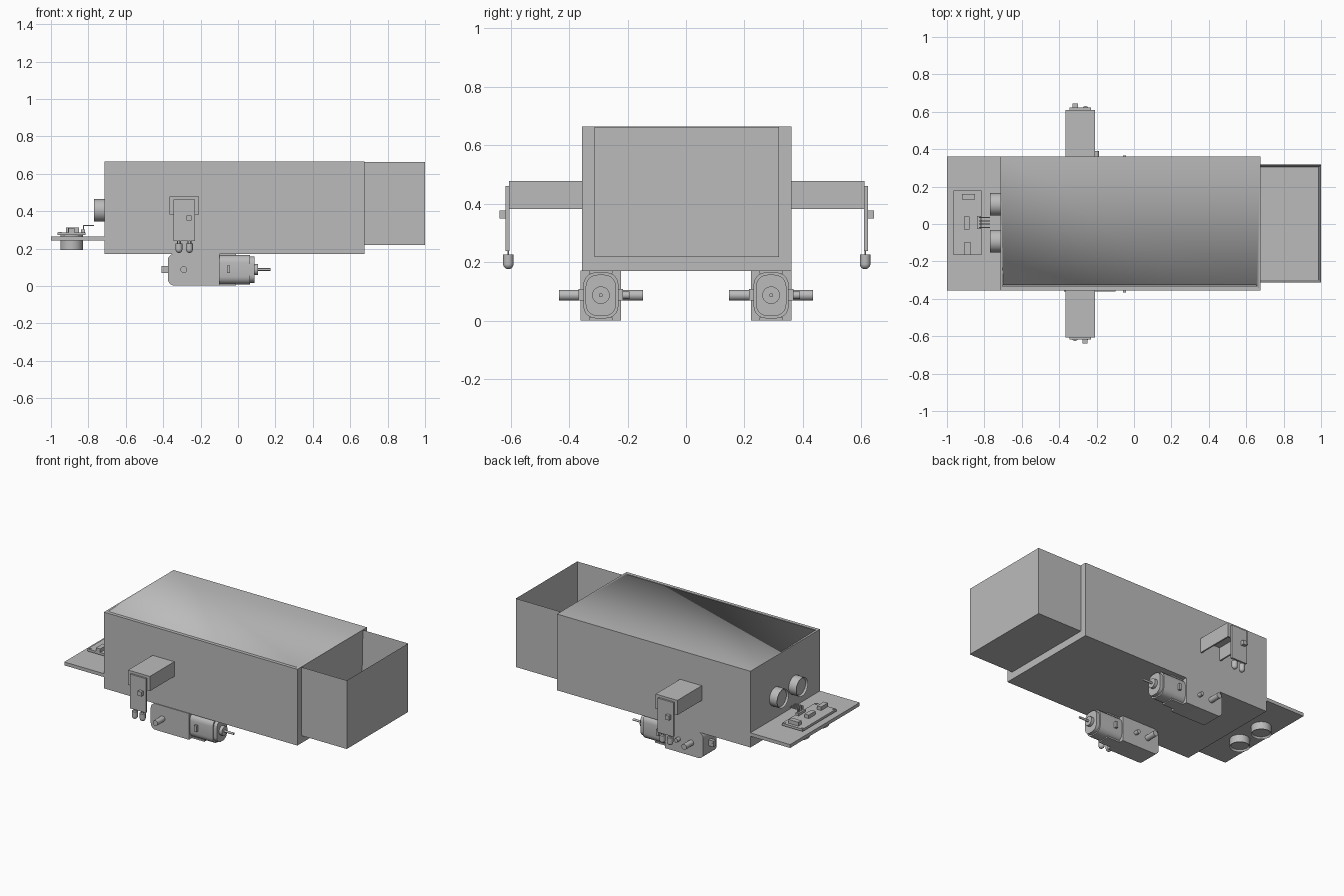
import bpy
import bmesh
import math
from mathutils import Matrix, Vector

cube = bpy.data.objects.get("Cube")
if cube:
    bpy.data.objects.remove(cube, do_unlink=True)

GREY = (0.5, 0.5, 0.5, 1.0)
grey = bpy.data.materials.new("plain_grey")
grey.use_nodes = True
grey.diffuse_color = GREY
for node in grey.node_tree.nodes:
    if node.type == "BSDF_PRINCIPLED":
        node.inputs["Base Color"].default_value = GREY


def finish(name, bm):
    """Turn a bmesh into an object, smooth except at sharp edges."""
    bmesh.ops.recalc_face_normals(bm, faces=bm.faces[:])
    for f in bm.faces:
        f.smooth = True
    for e in bm.edges:
        e.smooth = e.calc_face_angle(0) < 0.6
    mesh = bpy.data.meshes.new(name)
    bm.to_mesh(mesh)
    bm.free()
    mesh.materials.append(grey)
    ob = bpy.data.objects.new(name, mesh)
    bpy.context.scene.collection.objects.link(ob)
    return ob


def box_mesh(a, b):
    a, b = Vector(a), Vector(b)
    size = [abs(q - p) for p, q in zip(a, b)]
    bm = bmesh.new()
    bmesh.ops.create_cube(bm, size=1, matrix=Matrix.Translation((a + b) / 2) @ Matrix.Diagonal(size + [1]))
    return bm


def box(name, a, b):
    return finish(name, box_mesh(a, b))


def rod(name, a, b, r, r_end=None, segs=24, hollow=0):
    """Cylinder from a to b; a hollow one has its end at b sunk in."""
    a, b = Vector(a), Vector(b)
    d = b - a
    m = Matrix.Translation((a + b) / 2) @ d.to_track_quat("Z", "Y").to_matrix().to_4x4()
    bm = bmesh.new()
    bmesh.ops.create_cone(bm, cap_ends=True, segments=segs, radius1=r,
                          radius2=r if r_end is None else r_end, depth=d.length, matrix=m)
    if hollow:
        cap = max(bm.faces, key=lambda f: f.calc_center_median().dot(d))
        bmesh.ops.inset_region(bm, faces=[cap], thickness=r * 0.12)
        bmesh.ops.translate(bm, verts=cap.verts[:], vec=-d.normalized() * hollow)
    return finish(name, bm)


def rounded(u0, v0, u1, v1, radii, steps=5):
    """Rounded rectangle outline; radii run counter-clockwise from the low corner."""
    pts = []
    corners = [(u0, v0, 1, 1), (u1, v0, -1, 1), (u1, v1, -1, -1), (u0, v1, 1, -1)]
    for i, ((u, v, su, sv), r) in enumerate(zip(corners, radii)):
        n = steps if r else 0
        for k in range(n + 1):
            t = math.pi + (i + k / max(n, 1)) * math.pi / 2
            pts.append((u + su * r + r * math.cos(t), v + sv * r + r * math.sin(t)))
    return pts


def prism(name, pts, axis, lo, hi):
    """Extrude an outline along x (points are y, z) or along y (points are x, z)."""
    bm = bmesh.new()
    rows = [[bm.verts.new((w, u, v) if axis == "x" else (u, w, v)) for u, v in pts] for w in (lo, hi)]
    bm.faces.new(rows[0])
    bm.faces.new(rows[1])
    for i in range(len(pts)):
        j = (i + 1) % len(pts)
        bm.faces.new((rows[0][i], rows[0][j], rows[1][j], rows[1][i]))
    return finish(name, bm)


# Main housing with a thin slot along the lid edge
housing = box("housing", (-0.715, -0.355, 0.17), (0.675, 0.36, 0.665))
cutter = box("slot_cutter", (-0.7, -0.333, 0.655), (0.655, -0.327, 0.7))
cutter.hide_render = True
cutter.hide_viewport = True
slot = housing.modifiers.new("slot", "BOOLEAN")
slot.operation = "DIFFERENCE"
slot.object = cutter

# Open drawer
bm = box_mesh((0.655, -0.312, 0.218), (1.0, 0.318, 0.663))
top = max(bm.faces, key=lambda f: f.calc_center_median().z)
bmesh.ops.inset_region(bm, faces=[top], thickness=0.018)
bmesh.ops.translate(bm, verts=top.verts[:], vec=(0, 0, -0.425))
finish("drawer", bm)

# Shelf at the end and its circuit board
box("shelf", (-1.0, -0.355, 0.243), (-0.715, 0.36, 0.265))
box("circuit_board", (-0.965, -0.165, 0.272), (-0.815, 0.18, 0.287))
box("chip_a", (-0.92, 0.13, 0.287), (-0.85, 0.16, 0.312))
box("chip_b", (-0.91, -0.03, 0.287), (-0.88, 0.04, 0.31))
box("chip_c", (-0.905, -0.165, 0.287), (-0.875, -0.095, 0.31))
for x in (-0.953, -0.827):
    for y in (-0.153, 0.168):
        rod("board_screw", (x, y, 0.28), (x, y, 0.29), 0.008, segs=12)
box("pin_header", (-0.84, -0.028, 0.287), (-0.818, 0.043, 0.302))
for i in range(4):
    y = -0.019 + i * 0.018
    box("pin_upright", (-0.83, y - 0.003, 0.3), (-0.823, y + 0.003, 0.327))
    box("pin_tip", (-0.83, y - 0.003, 0.321), (-0.77, y + 0.003, 0.327))

# Round sensor cans: two through the shelf, two in the end wall
for y in (-0.092, 0.105):
    rod("shelf_sensor", (-0.89, y, 0.275), (-0.89, y, 0.193), 0.06, segs=32, hollow=0.012)
    rod("wall_sensor", (-0.7, y, 0.405), (-0.77, y, 0.405), 0.06, segs=32, hollow=0.012)

# Side arms with hanging detectors, turned half round for the other side
for side, s in (("back", 1), ("front", -1)):
    def at(dx, dy, z):
        return (-0.2875 + s * dx, 0.0025 + s * dy, z)

    def part(name, a, b):
        return box(side + "_" + name, at(*a), at(*b))

    part("arm_top", (-0.078, 0.35, 0.468), (0.078, 0.608, 0.478))
    part("arm_end", (-0.078, 0.598, 0.382), (0.078, 0.608, 0.47))
    for e in (-1, 1):
        part("arm_wall", (e * 0.078, 0.35, 0.382), (e * 0.068, 0.608, 0.47))
    part("detector_board", (-0.057, 0.606, 0.24), (0.057, 0.62, 0.462))
    part("detector_dial", (-0.04, 0.615, 0.35), (-0.013, 0.641, 0.378))
    for dx in (-0.028, 0.028):
        rod(side + "_bulb", at(dx, 0.61, 0.195), at(dx, 0.61, 0.228), 0.018, segs=20)
        bm = bmesh.new()
        bmesh.ops.create_uvsphere(bm, u_segments=20, v_segments=10, radius=0.018,
                                  matrix=Matrix.Translation(at(dx, 0.61, 0.195)))
        finish(side + "_bulb_dome", bm)
        for e in (-0.007, 0.007):
            rod(side + "_bulb_lead", at(dx + e, 0.61, 0.222), at(dx + e, 0.61, 0.245), 0.003, segs=8)

# Geared motors under the housing
for side, y in (("front", -0.291), ("back", 0.291)):
    zc = 0.088
    case = rounded(-0.375, 0.002, -0.1, 0.172, (0.035, 0, 0, 0.035))
    prism(side + "_gearbox", case, "y", y - 0.069, y + 0.069)
    can = rounded(y - 0.06, 0.009, y + 0.06, 0.166, (0.042,) * 4)
    prism(side + "_motor_can", can, "x", -0.105, 0.065)
    nose = rounded(y - 0.052, 0.017, y + 0.052, 0.158, (0.04,) * 4)
    prism(side + "_motor_nose", nose, "x", 0.06, 0.088)
    for z0, z1 in ((0.002, 0.012), (0.162, 0.172)):
        box(side + "_strap", (-0.1, y - 0.04, z0), (-0.01, y + 0.04, z1))
    for e in (-1, 1):
        box(side + "_motor_clip", (-0.058, y + e * 0.055, 0.07), (-0.042, y + e * 0.076, 0.11))
    rod(side + "_motor_boss", (0.085, y, zc), (0.108, y, zc), 0.03)
    rod(side + "_motor_shaft", (0.1, y, zc), (0.175, y, zc), 0.007, segs=12)
    rod(side + "_wheel_axle", (-0.29, y - 0.144, zc), (-0.29, y + 0.144, zc), 0.018, segs=20)
    rod(side + "_locating_peg", (-0.2, y + 0.06, zc), (-0.2, y + 0.098, zc), 0.013, segs=16)
    # End lug with an eyelet
    box(side + "_lug", (-0.41, y - 0.012, 0.069), (-0.37, y + 0.012, 0.107))
    rod(side + "_lug_eyelet", (-0.393, y - 0.014, zc), (-0.393, y + 0.014, zc), 0.01, segs=12)
